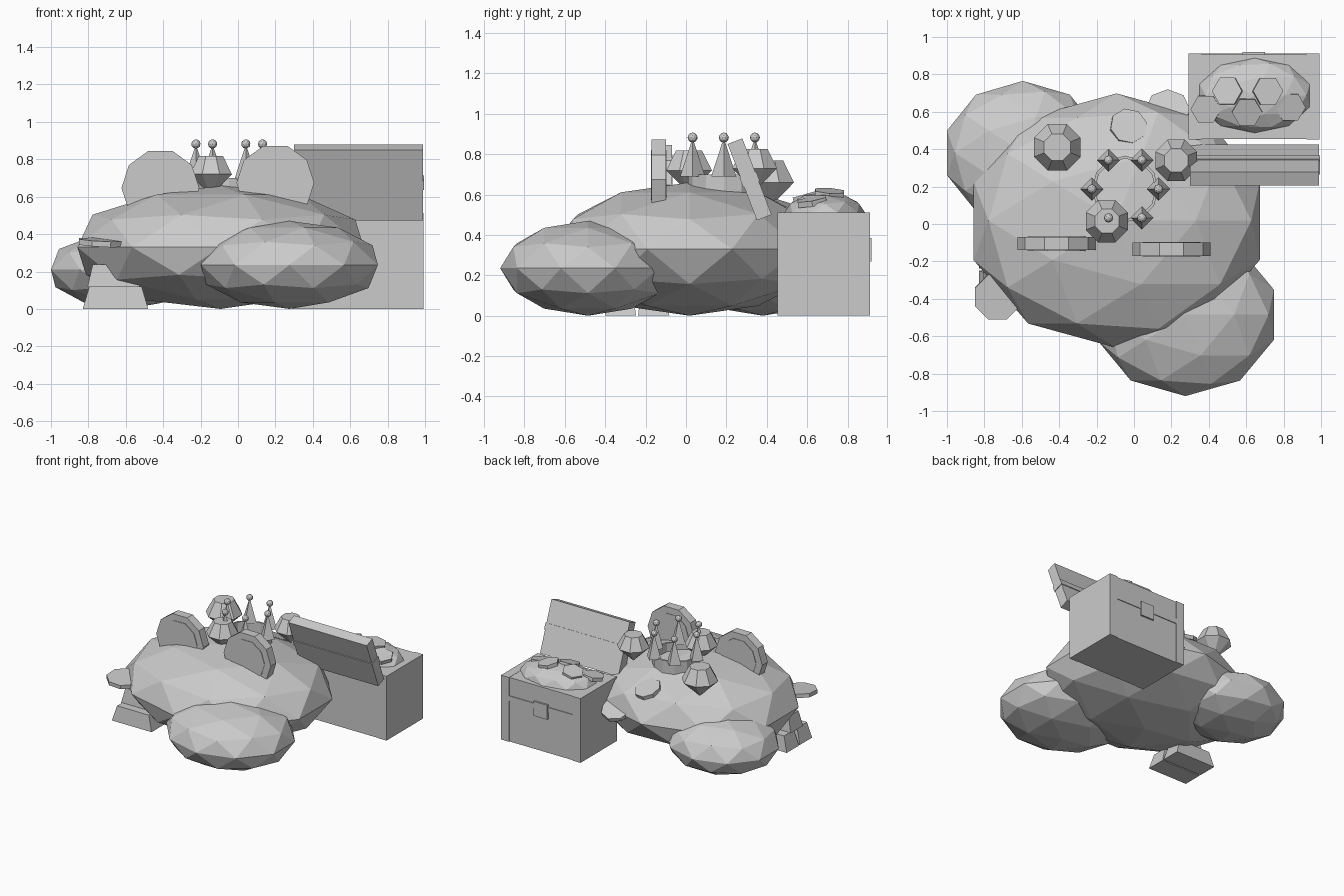
import bpy, bmesh, math
from mathutils import Matrix, Vector

if "Cube" in bpy.data.objects:
    bpy.data.objects.remove(bpy.data.objects["Cube"], do_unlink=True)

grey = bpy.data.materials.new("plain_grey")
grey.use_nodes = True
grey.diffuse_color = (0.6, 0.6, 0.6, 1)
grey.node_tree.nodes["Principled BSDF"].inputs["Base Color"].default_value = (0.6, 0.6, 0.6, 1)


def finish(name, bm, loc=(0, 0, 0), rot=(0, 0, 0)):
    bmesh.ops.recalc_face_normals(bm, faces=bm.faces)
    mesh = bpy.data.meshes.new(name)
    bm.to_mesh(mesh)
    bm.free()
    mesh.materials.append(grey)
    obj = bpy.data.objects.new(name, mesh)
    obj.location = loc
    obj.rotation_euler = [math.radians(a) for a in rot]
    bpy.context.collection.objects.link(obj)
    return obj


def heap(name, loc, radii, detail=2):
    bm = bmesh.new()
    bmesh.ops.create_icosphere(bm, subdivisions=detail, radius=1)
    bmesh.ops.scale(bm, vec=radii, verts=bm.verts)
    return finish(name, bm, loc)


def box(name, loc, size, rot=(0, 0, 0), taper=1.0):
    bm = bmesh.new()
    bmesh.ops.create_cube(bm, size=1)
    for v in bm.verts:
        k = taper if v.co.z > 0 else 1
        v.co = Vector((v.co.x * size[0] * k, v.co.y * size[1] * k, v.co.z * size[2]))
    return finish(name, bm, loc, rot)


def disc(name, loc, radius, depth, sides, rot=(0, 0, 0), turn=0, inset=0):
    bm = bmesh.new()
    spin = Matrix.Rotation(math.radians(turn), 4, "Z")
    for r, d in ((radius, depth), (inset, depth + 0.008)):
        if r:
            bmesh.ops.create_cone(bm, cap_ends=True, segments=sides, radius1=r,
                                  radius2=r, depth=d, matrix=spin)
    return finish(name, bm, loc, rot)


def lathe(name, loc, profile, sides, turn=0):
    # Revolve (radius, height) points around z, closing single-point ends
    bm = bmesh.new()
    rings = []
    for r, z in profile:
        count = sides if r > 0 else 1
        rings.append([bm.verts.new((r * math.cos(math.tau * i / sides + turn),
                                    r * math.sin(math.tau * i / sides + turn), z))
                      for i in range(count)])
    for low, high in zip(rings, rings[1:]):
        for i in range(sides):
            j = (i + 1) % sides
            quad = [low[i % len(low)], low[j % len(low)],
                    high[j % len(high)], high[i % len(high)]]
            bm.faces.new(list(dict.fromkeys(quad)))
    if len(rings[-1]) > 1 and rings[-1] is not rings[0] and profile[0][0] == 0:
        bm.faces.new(rings[-1])
    return finish(name, bm, loc)


# Heaps of treasure
heap("main_heap", (-0.093, 0.018, 0.33), (0.805, 0.68, 0.33))
heap("front_heap", (0.275, -0.485, 0.235), (0.497, 0.435, 0.235))
heap("back_heap", (-0.594, 0.38, 0.21), (0.427, 0.385, 0.21))

# Large coins standing on edge
for side, loc in (("right", (-0.415, -0.105, 0.647)), ("left", (0.2, -0.135, 0.674))):
    disc("standing_coin_" + side, loc, 0.208, 0.07, 10, (90, 0, 0), 90, 0.155)

# Loose coins half buried in the heaps
disc("loose_coin_front", (-0.73, -0.39, 0.355), 0.13, 0.03, 8, (4, 3, 0), 22.5)
disc("loose_coin_top", (-0.03, 0.52, 0.525), 0.1, 0.03, 8, (-22, 8, 0), 10)
disc("loose_coin_back", (0.18, 0.605, 0.345), 0.12, 0.03, 8, (-25, 0, 0), 0)

# Cut gems
for i, (x, y, z, r) in enumerate(((-0.41, 0.41, 0.66, 0.135),
                                  (0.225, 0.34, 0.73, 0.12),
                                  (-0.145, 0.015, 0.72, 0.122))):
    lathe(f"gem_{i + 1}", (x, y, z),
          [(0, -0.95 * r), (r, 0), (0.57 * r, 0.8 * r)], 8, math.pi / 8)

# Crown: band, spikes and tip balls
CX, CY, CR = -0.047, 0.187, 0.178
lathe("crown_band", (CX, CY, 0), [(CR, 0.57), (CR, 0.7), (CR - 0.015, 0.7),
                                  (CR - 0.015, 0.57), (CR, 0.57)], 12)
for i in range(6):
    a = math.tau * i / 6
    x, y = CX + CR * math.cos(a), CY + CR * math.sin(a)
    lathe(f"crown_spike_{i + 1}", (x, y, 0), [(0, 0.69), (0.062, 0.69), (0, 0.88)], 4)
    heap(f"crown_ball_{i + 1}", (x, y, 0.882), (0.025, 0.025, 0.025))

# Chest body with straps, band and latch
box("chest_body", (0.645, 0.68, 0.255), (0.69, 0.45, 0.51))
for side, x in (("right", 0.327), ("left", 0.957)):
    box("chest_strap_" + side, (x, 0.682, 0.256), (0.07, 0.46, 0.512))
box("chest_band", (0.645, 0.906, 0.345), (0.69, 0.01, 0.04))
box("chest_latch", (0.64, 0.911, 0.327), (0.12, 0.016, 0.115))

# Open lid leaning back
LEAN = 21
box("chest_lid", (0.645, 0.315, 0.675), (0.69, 0.078, 0.405), (LEAN, 0, 0))
box("chest_lid_band", (0.645, 0.315, 0.675), (0.7, 0.088, 0.05), (LEAN, 0, 0))

# Hoard filling the chest, topped with coins
heap("chest_hoard", (0.645, 0.687, 0.51), (0.31, 0.2, 0.1))
for i, (x, y, z, tx, ty) in enumerate(((0.5, 0.71, 0.59, -6, -14), (0.715, 0.71, 0.605, -4, 10),
                                       (0.605, 0.6, 0.59, 16, 0), (0.385, 0.615, 0.555, 8, -6),
                                       (0.835, 0.625, 0.565, 10, 8))):
    disc(f"chest_coin_{i + 1}", (x, y, z), 0.082, 0.028, 6, (tx, ty, 0), 30)

# Stacked ingots
for name, loc in (("front", (-0.655, -0.325, 0.06)), ("back", (-0.655, -0.16, 0.06)),
                  ("top", (-0.665, -0.245, 0.177))):
    box("ingot_" + name, loc, (0.35 if name != "top" else 0.28, 0.155, 0.12), taper=0.8)
